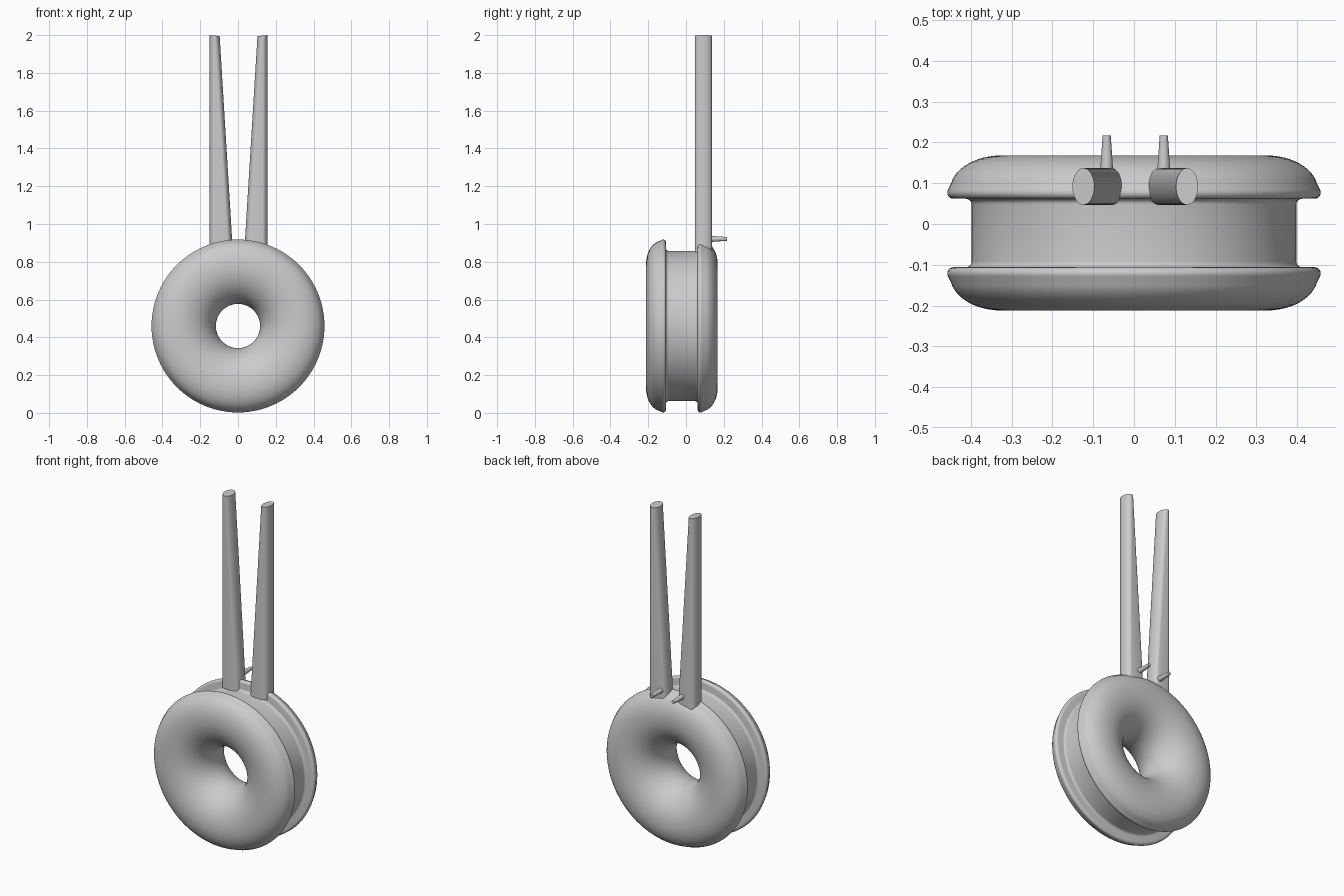
import bpy, bmesh, math
from mathutils import Vector

if "Cube" in bpy.data.objects:
    bpy.data.objects.remove(bpy.data.objects["Cube"])

grey = bpy.data.materials.new("plain grey")
grey.use_nodes = True
grey.diffuse_color = (0.6, 0.6, 0.6, 1)
grey.node_tree.nodes["Principled BSDF"].inputs["Base Color"].default_value = (0.6, 0.6, 0.6, 1)


def finish(bm, name):
    bmesh.ops.recalc_face_normals(bm, faces=bm.faces)
    mesh = bpy.data.meshes.new(name)
    bm.to_mesh(mesh)
    bm.free()
    mesh.materials.append(grey)
    obj = bpy.data.objects.new(name, mesh)
    bpy.context.collection.objects.link(obj)
    bpy.ops.object.select_all(action='DESELECT')
    obj.select_set(True)
    bpy.context.view_layer.objects.active = obj
    bpy.ops.object.shade_smooth_by_angle(angle=math.radians(35))
    return obj


def skin(bm, rings, closed=False):
    """Bridge rings of vertices; cap the ends unless the rings close up."""
    n = len(rings[0])
    pairs = list(zip(rings, rings[1:]))
    if closed:
        pairs.append((rings[-1], rings[0]))
    for a, b in pairs:
        for i in range(n):
            j = (i + 1) % n
            bm.faces.new((a[i], a[j], b[j], b[i]))
    if not closed:
        bm.faces.new(rings[0])
        bm.faces.new(rings[-1])


def arc(cr, cy, rr, ry, start, end, steps):
    angles = [math.radians(start + (end - start) * i / steps) for i in range(steps + 1)]
    return [(cr + rr * math.cos(a), cy + ry * math.sin(a)) for a in angles]


# Flanged wheel: half profile (radius, distance from mid plane), mirrored and spun
MID_Y, AXLE_Z = -0.022, 0.46
half = arc(0.317, 0, 0.2, 0.19, 180, 90, 16)             # funnel to the face
half += arc(0.325, 0.105, 0.126, 0.085, 90, 10, 12)      # rounded shoulder
half += arc(0.443, 0.099, 0.015, 0.015, 30, -90, 6)      # rim edge
half += arc(0.412, 0.070, 0.014, 0.014, 90, 180, 5)      # groove fillet
profile = half + [(r, -y) for r, y in reversed(half[1:])]

bm = bmesh.new()
SEGMENTS = 96
rings = []
for r, y in profile:
    turn = [2 * math.pi * i / SEGMENTS for i in range(SEGMENTS)]
    rings.append([bm.verts.new((r * math.cos(a), MID_Y + y, AXLE_Z + r * math.sin(a))) for a in turn])
skin(bm, rings, closed=True)
finish(bm, "flanged_wheel")

# Tapered prongs: straight outer side, inner side widening toward the wheel
CENTRE_X = 0.003


def prong(side, name):
    bm = bmesh.new()
    rings = []
    for z, spread in ((0.85, 0.07), (2.0, 0.0)):
        ring = []
        for i in range(40):
            a = 2 * math.pi * (i + 0.5) / 40
            shift = spread if math.cos(a) < 0 else 0
            x = 0.127 + 0.027 * math.cos(a) - shift
            drop = 0.005 * (1 - math.cos(a)) / 2 if z > 1 else 0
            ring.append(bm.verts.new((CENTRE_X + side * x, 0.092 + 0.045 * math.sin(a), z - drop)))
        rings.append(ring)
    skin(bm, rings)
    finish(bm, name)


# Small tapered pins sticking out behind the prongs
def pin(side, name):
    bm = bmesh.new()
    rings = []
    for y, r in ((0.10, 0.018), (0.217, 0.010)):
        turn = [2 * math.pi * i / 24 for i in range(24)]
        rings.append([bm.verts.new((CENTRE_X + side * 0.07 + r * math.cos(a), y,
                                    0.921 + r * math.sin(a))) for a in turn])
    skin(bm, rings)
    finish(bm, name)


for side, label in ((1, "left"), (-1, "right")):
    prong(side, label + "_prong")
    pin(side, label + "_pin")
